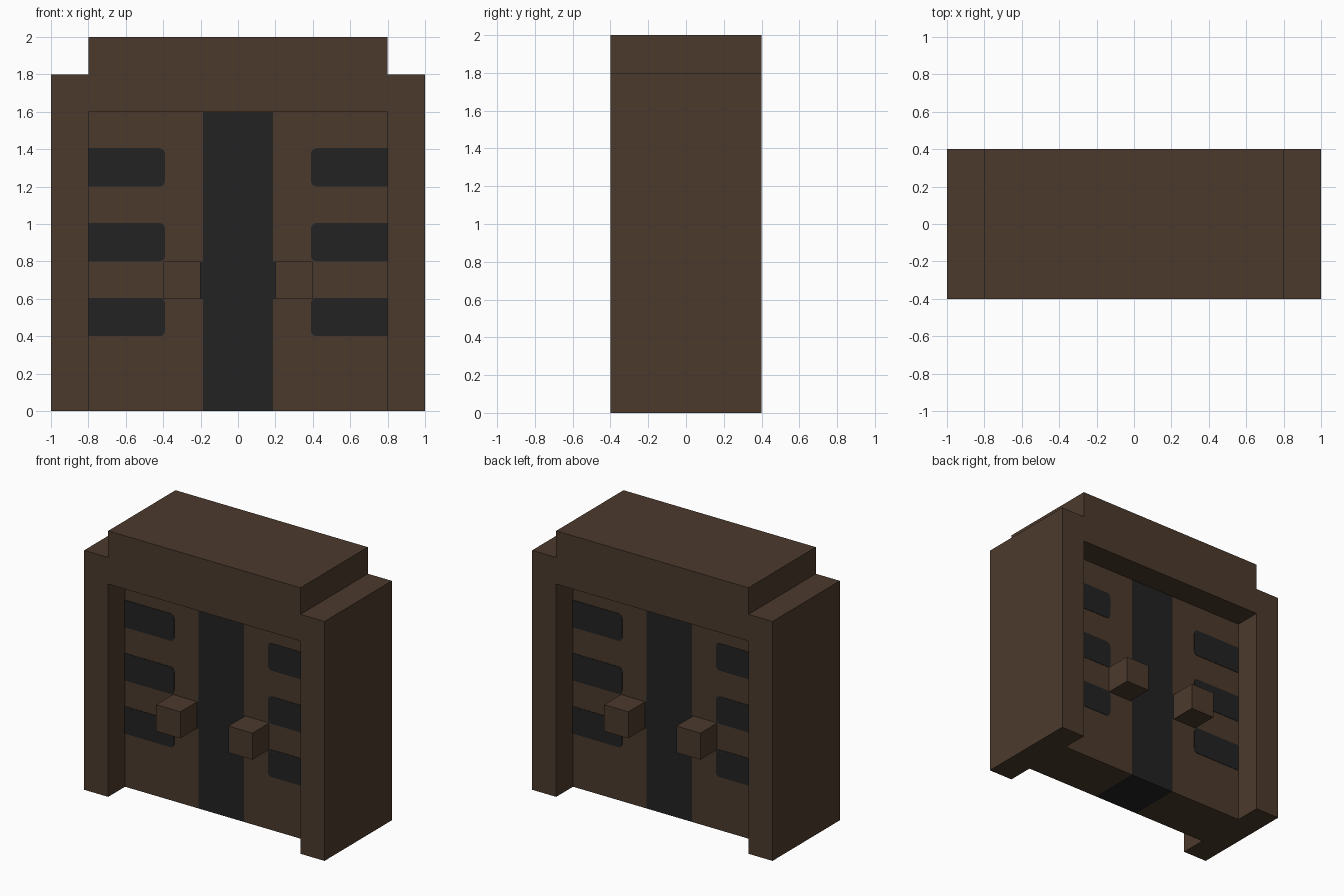
import bpy, bmesh, math

if "Cube" in bpy.data.objects:
    bpy.data.objects.remove(bpy.data.objects["Cube"])


def material(name, rgb):
    m = bpy.data.materials.new(name)
    m.diffuse_color = (*rgb, 1)
    m.use_nodes = True
    m.node_tree.nodes["Principled BSDF"].inputs["Base Color"].default_value = m.diffuse_color
    return m


BROWN = material("dark_brown_wood", (0.0704, 0.0423, 0.0252))
BLACK = material("charcoal", (0.016, 0.016, 0.016))


def extrude(name, profile, y0, y1, mat, side=1):
    """Extrude an (x, z) outline from y0 to y1; side=-1 mirrors it in x."""
    bm = bmesh.new()
    face = bm.faces.new([bm.verts.new((side * x, y0, z)) for x, z in profile])
    out = bmesh.ops.extrude_face_region(bm, geom=[face])
    verts = [v for v in out["geom"] if isinstance(v, bmesh.types.BMVert)]
    bmesh.ops.translate(bm, verts=verts, vec=(0, y1 - y0, 0))
    bmesh.ops.recalc_face_normals(bm, faces=bm.faces)
    me = bpy.data.meshes.new(name)
    bm.to_mesh(me)
    bm.free()
    me.materials.append(mat)
    ob = bpy.data.objects.new(name, me)
    bpy.context.collection.objects.link(ob)
    return ob


def rect(x0, x1, z0, z1):
    return [(x0, z0), (x1, z0), (x1, z1), (x0, z1)]


def panel(x0, x1, z0, z1, r=0.03, n=4):
    """Rectangle whose two inner corners (at x0) are rounded."""
    pts = [(x1, z0), (x1, z1)]
    for cz, start in ((z1 - r, 90), (z0 + r, 180)):
        for i in range(n + 1):
            a = math.radians(start + 90 * i / n)
            pts.append((x0 + r + r * math.cos(a), cz + r * math.sin(a)))
    return pts


# Outer frame: posts, lintel and raised cap in one arch
half = [(0.8, 0), (1, 0), (1, 1.8), (0.8, 1.8), (0.8, 2)]
arch = half + [(-x, z) for x, z in reversed(half)] + [(-0.8, 1.6), (0.8, 1.6)]
extrude("frame", arch, -0.4, 0.4, BROWN)

# Dark centre strip, slightly wider at handle height
edge = [(0.188, 0), (0.188, 0.6), (0.2, 0.6), (0.2, 0.8), (0.188, 0.8), (0.188, 1.6)]
strip = edge + [(-x, z) for x, z in reversed(edge)]
extrude("centre_strip", strip, -0.2, 0.2, BLACK)

for side, label in ((-1, "left"), (1, "right")):
    # Door leaf filling the space between strip and post
    leaf = [(0.8, 0), (0.8, 1.6)] + edge[::-1]
    extrude(f"{label}_door_leaf", leaf, -0.2, 0.2, BROWN, side)
    for face, where in ((-1, "front"), (1, "back")):
        # Handle block
        extrude(f"{label}_{where}_handle", rect(0.2, 0.4, 0.6, 0.8),
                face * 0.2, face * 0.4, BROWN, side)
        # Three dark panels
        for i, z in enumerate((0.4, 0.8, 1.2)):
            extrude(f"{label}_{where}_panel_{i + 1}", panel(0.39, 0.8, z, z + 0.205),
                    face * 0.2, face * 0.203, BLACK, side)
